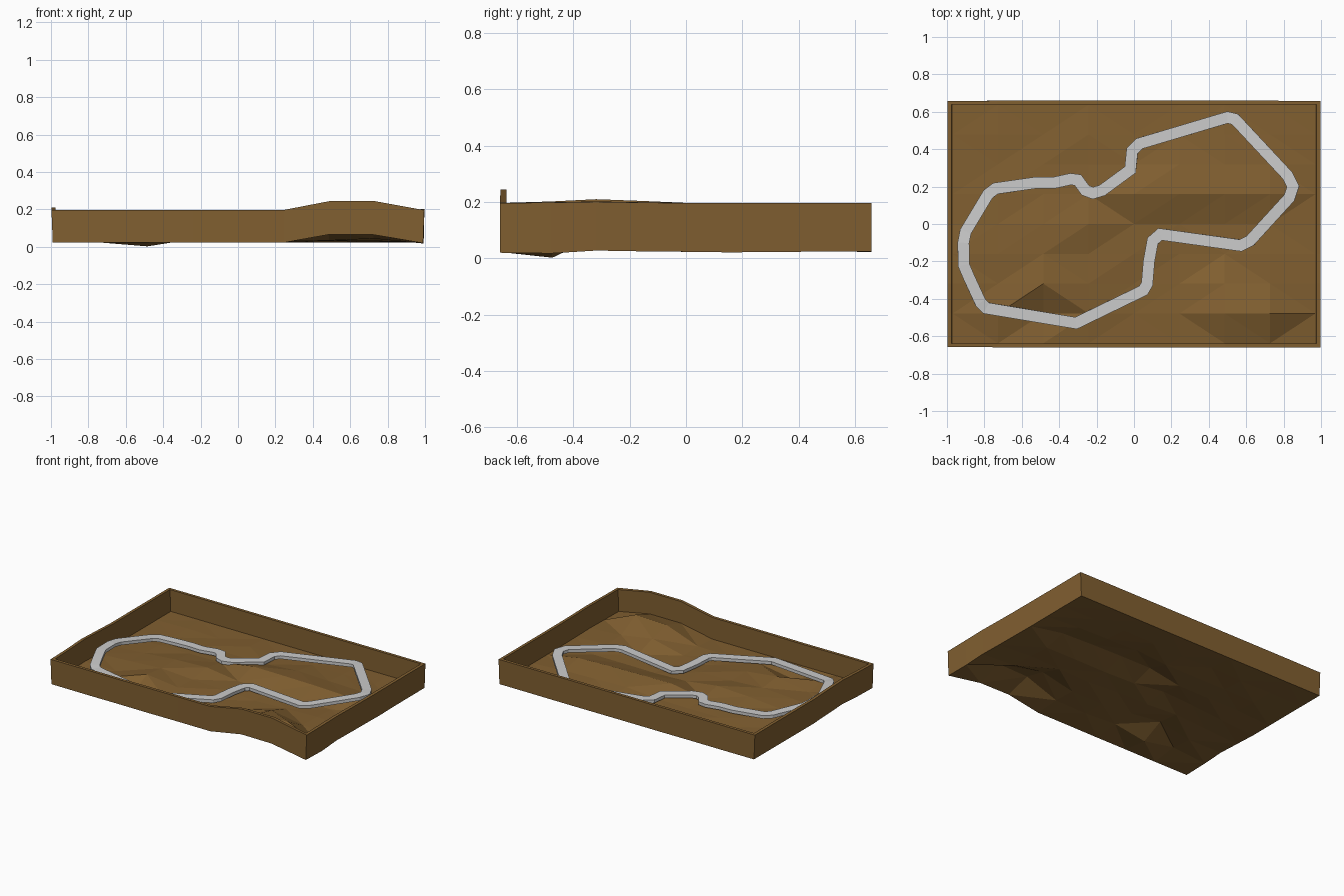
import bpy, bmesh
from mathutils import Vector

if "Cube" in bpy.data.objects:
    bpy.data.objects.remove(bpy.data.objects["Cube"])


def material(name, rgb):
    m = bpy.data.materials.new(name)
    m.diffuse_color = (*rgb, 1)
    m.use_nodes = True
    m.node_tree.nodes["Principled BSDF"].inputs["Base Color"].default_value = m.diffuse_color
    return m


def add_object(name, bm, thickness, mat=None):
    me = bpy.data.meshes.new(name)
    bm.to_mesh(me)
    bm.free()
    ob = bpy.data.objects.new(name, me)
    bpy.context.collection.objects.link(ob)
    if mat:
        me.materials.append(mat)
    s = ob.modifiers.new("thickness", 'SOLIDIFY')
    s.thickness = thickness
    s.offset = -1
    s.use_even_offset = True
    return ob


# Terrain heights in hundredths, rows from front to back
HEIGHTS = [
    [4.5, 4.5, 4.4, 4.5, 4.5, 4.5, 9.2, 9.2, 4.5],
    [5.0, 7.0, 2.4, 6.2, 5.0, 5.5, 14.0, 14.8, 4.7],
    [5.8, 5.5, 9.8, 7.0, 5.0, 5.0, 10.5, 6.5, 5.0],
    [5.2, 6.5, 8.0, 6.5, 6.0, 4.6, 5.5, 6.2, 4.7],
    [4.5, 6.0, 8.0, 9.0, 5.8, 5.0, 5.2, 5.2, 4.5],
    [4.5, 5.8, 6.0, 6.2, 10.2, 10.0, 9.6, 8.8, 4.5],
    [4.5, 4.8, 5.4, 5.2, 5.5, 7.4, 6.6, 6.0, 4.5],
    [4.5, 5.0, 4.5, 5.4, 4.8, 5.2, 5.5, 4.8, 4.5],
    [4.5] * 9,
]
HX, HY = 0.97, 0.638

# Terrain floor, triangulated, with a raised border wall
bm = bmesh.new()
g = [[bm.verts.new((-HX + i * HX / 4, -HY + j * HY / 4, h / 100))
      for i, h in enumerate(row)] for j, row in enumerate(HEIGHTS)]
for j in range(8):
    for i in range(8):
        bm.faces.new((g[j][i], g[j][i + 1], g[j + 1][i + 1], g[j + 1][i]))
bmesh.ops.triangulate(bm, faces=bm.faces[:], quad_method='SHORT_EDGE')
rim = ([g[0][i] for i in range(8)] + [g[j][8] for j in range(8)] +
       [g[8][i] for i in range(8, 0, -1)] + [g[j][0] for j in range(8, 0, -1)])
top = [bm.verts.new((v.co.x * 1.006, v.co.y, v.co.z + 0.152)) for v in rim]
n = len(rim)
for k in range(n):
    m = (k + 1) % n
    bm.faces.new((rim[m], rim[k], top[k], top[m]))
bm.normal_update()
add_object("terrain_tray", bm, 0.021, material("earth", (0.22, 0.115, 0.03)))

# Closed road loop
PATH = [
    (-.79, -.45, .11), (-.31, -.53, .09), (.05, -.355, .09), (.07, -.32, .09),
    (.08, -.2, .088), (.1, -.09, .086), (.14, -.055, .086), (.57, -.115, .098),
    (.62, -.09, .102), (.83, .14, .125), (.85, .2, .125), (.82, .26, .122),
    (.54, .56, .11), (.5, .57, .107), (.03, .43, .095), (-.01, .39, .092),
    (-.02, .29, .09), (-.17, .18, .09), (-.22, .165, .09), (-.26, .18, .09),
    (-.3, .235, .09), (-.34, .24, .09), (-.43, .22, .09), (-.53, .22, .092),
    (-.6, .21, .095), (-.74, .19, .1), (-.78, .16, .103), (-.9, -.04, .12),
    (-.912, -.1, .125), (-.91, -.22, .125), (-.88, -.29, .122), (-.82, -.42, .115)]
P = [Vector(p) for p in PATH]
n = len(P)
bm = bmesh.new()
pairs = []
for k in range(n):
    a = (P[k] - P[k - 1]).xy.normalized()
    b = (P[(k + 1) % n] - P[k]).xy.normalized()
    t = (a + b).normalized()
    side = Vector((-t.y, t.x, 0)) * (0.031 / max(t.dot(a), 0.6))
    pairs.append((bm.verts.new(P[k] + side), bm.verts.new(P[k] - side)))
for k in range(n):
    (l0, r0), (l1, r1) = pairs[k], pairs[(k + 1) % n]
    bm.faces.new((l0, r0, r1, l1))
bm.normal_update()
add_object("road", bm, 0.022)
